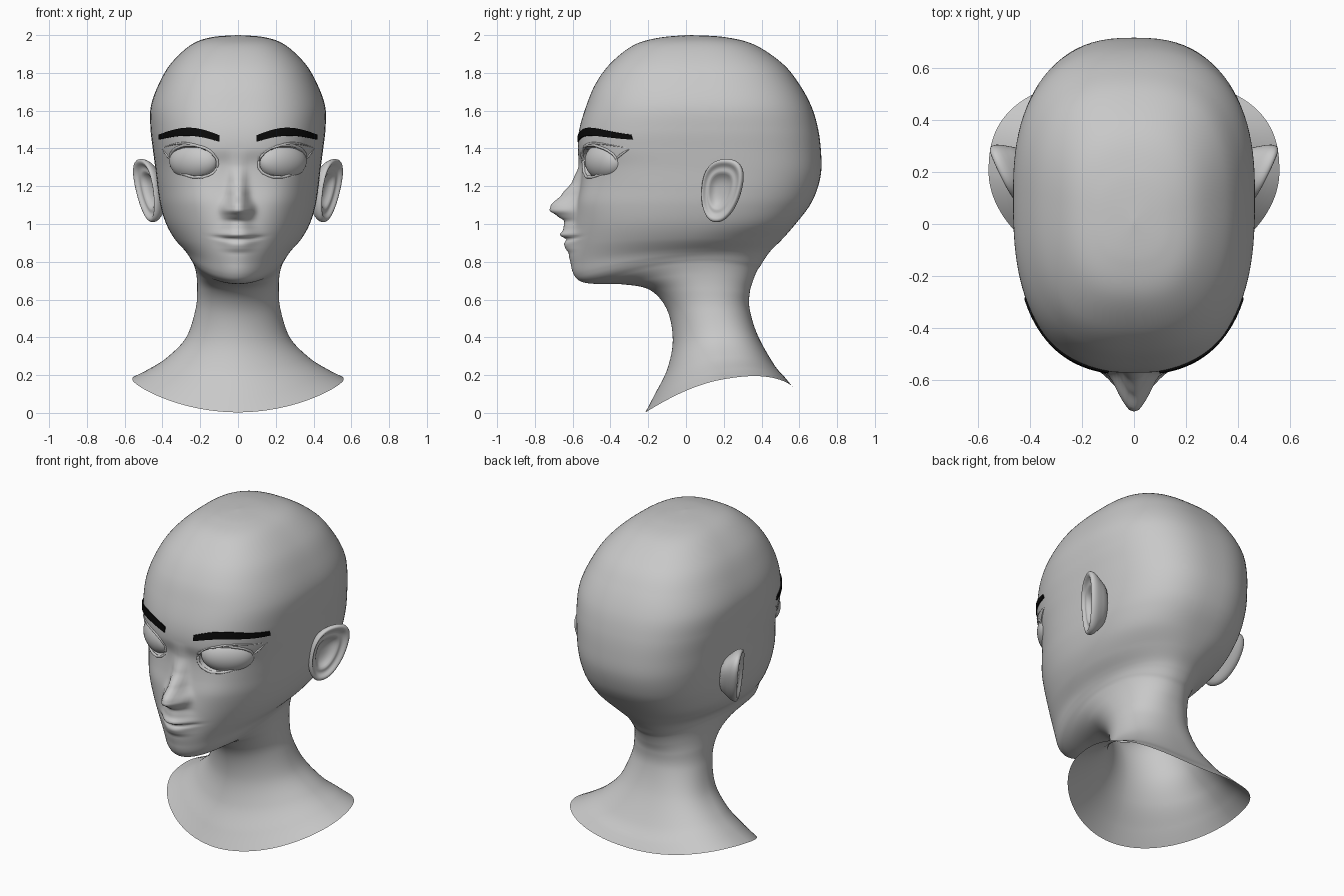
import bpy, bmesh, math
from mathutils import Vector, Matrix
from mathutils.bvhtree import BVHTree

cube = bpy.data.objects.get("Cube")
if cube:
    bpy.data.objects.remove(cube, do_unlink=True)


def material(name, value):
    m = bpy.data.materials.new(name)
    m.use_nodes = True
    colour = (value, value, value, 1)
    m.diffuse_color = colour
    m.node_tree.nodes["Principled BSDF"].inputs["Base Color"].default_value = colour
    return m


GREY = material("plain_grey", 0.58)
BLACK = material("brow_black", 0.003)


def finish(name, bm, mat, smooth=True):
    bmesh.ops.recalc_face_normals(bm, faces=bm.faces)
    me = bpy.data.meshes.new(name)
    for f in bm.faces:
        f.smooth = smooth
    bm.to_mesh(me)
    bm.free()
    me.materials.append(mat)
    ob = bpy.data.objects.new(name, me)
    bpy.context.collection.objects.link(ob)
    return ob


def loft(bm, rings):
    """Bridge closed rings of points with quads."""
    rows = [[bm.verts.new(p) for p in r] for r in rings]
    n = len(rows[0])
    for a, b in zip(rows, rows[1:]):
        for i in range(n):
            j = (i + 1) % n
            bm.faces.new((a[i], a[j], b[j], b[i]))
    return rows


def smoothstep(t):
    t = min(1, max(0, t))
    return t * t * (3 - 2 * t)


def power(value, exponent):
    return math.copysign(abs(value) ** exponent, value) if abs(value) > 1e-6 else 0


def catmull(keys, steps):
    """Smooth in-between sections through the key sections."""
    ext = [keys[0]] + keys + [keys[-1]]
    for i in range(len(keys) - 1):
        for k in range(steps):
            t = k / steps
            yield [0.5 * (2 * b + (c - a) * t + (2 * a - 5 * b + 4 * c - d) * t * t
                          + (3 * b - a - 3 * c + d) * t ** 3)
                   for a, b, c, d in zip(*ext[i:i + 4])]
    yield keys[-1]


# Head and neck sections: front y, front z, back y, back z, half width
SECTIONS = [
    (0, 2, .02, 2, .005), (-.15, 1.985, .2, 1.99, .145), (-.28, 1.945, .36, 1.95, .25),
    (-.4, 1.85, .51, 1.85, .355), (-.48, 1.74, .6, 1.74, .42), (-.53, 1.62, .665, 1.62, .462),
    (-.565, 1.5, .7, 1.5, .463), (-.572, 1.4, .715, 1.38, .45), (-.552, 1.31, .715, 1.27, .437),
    (-.56, 1.2, .69, 1.17, .425), (-.58, 1.1, .65, 1.09, .41), (-.595, 1, .58, 1, .38),
    (-.602, .9, .51, .92, .335), (-.602, .8, .45, .86, .282), (-.59, .73, .42, .82, .26),
    (-.555, .695, .395, .78, .246), (-.48, .683, .375, .75, .233), (-.33, .68, .355, .7, .22),
    (-.19, .65, .338, .64, .216), (-.1, .545, .337, .55, .225), (-.07, .385, .38, .41, .275),
    (-.1, .23, .467, .255, .375), (-.167, .095, .53, .18, .475), (-.215, .003, .565, .135, .56)]
# How far the sides rise above the middle: jaw line, then shoulders
SIDE_LIFT = {12: .01, 13: .03, 14: .055, 15: .07, 16: .065, 17: .04, 18: .01,
             21: .05, 22: .085, 23: .105}

# Nose and lips along the midline: height, protrusion, spread
MIDLINE = [
    (1.4, 0, .04), (1.31, .016, .04), (1.225, .045, .042), (1.155, .09, .046),
    (1.1, .135, .055), (1.07, .138, .058), (1.045, .095, .06), (1.015, .05, .062),
    (.97, .052, .075), (.942, .07, .085), (.918, .034, .09), (.893, .044, .08),
    (.872, .036, .08), (.845, .018, .09), (.78, .008, .09), (.7, 0, .09)]

EYE = Vector((.235, 1.333))
EYE_OUT = Vector((.57, -.82, 0))


def midline(z):
    for (za, pa, sa), (zb, pb, sb) in zip(MIDLINE, MIDLINE[1:]):
        if zb <= z <= za:
            t = (za - z) / (za - zb)
            k = smoothstep(t) * .5 + t * .5
            return pa + (pb - pa) * k, sa + (sb - sa) * t
    return 0, .05


def blob(x, z, cx, cz, rx, rz):
    return math.exp(-((x - cx) / rx) ** 2 - ((z - cz) / rz) ** 2)


def sculpt(p):
    """Add nose, lips, cheeks and eye sockets to a front point."""
    x, z, side = abs(p.x), p.z, math.copysign(1, p.x)
    lip = z - .6 * min(x, .2) ** 2 if z < 1 else z
    out, spread = midline(lip)
    p.y -= out * math.exp(-(x / spread) ** 2.5)
    p.y -= .026 * blob(x, z, .064, 1.078, .026, .032)    # nostril wings
    p.y -= .014 * blob(x, z, .23, 1.13, .12, .1)         # cheeks
    p.y += .012 * blob(x, lip, .07, .92, .06, .008)      # mouth line
    e = math.hypot((x - EYE.x) / .123, (z - EYE.y - .12 * (x - EYE.x)) / .08)
    depth = .06 * smoothstep((1 - e) / .2)
    p.x -= side * EYE_OUT.x * depth
    p.y -= EYE_OUT.y * depth


def section(yf, zf, yb, zb, w, front, back, lift, cols=128):
    yc = yf + .53 * (yb - yf)
    ring = []
    for i in range(cols):
        u = 2 * math.pi * i / cols
        t = u - .45 * math.sin(u)                        # denser at the face
        s, c = math.sin(t), math.cos(t)
        bulge = 2 / (front if c > 0 else back)
        sx, cy = power(s, bulge), abs(c) ** bulge
        y = yc + ((yf if c > 0 else yb) - yc) * cy
        z = zf + (zb - zf) * (y - yf) / (yb - yf) + lift * sx * sx
        p = Vector((w * sx, y, z))
        if c > 0 and .69 < z < 1.5:
            sculpt(p)
        ring.append(p)
    return ring


# Head with neck, open at the bottom
keys = []
for i, k in enumerate(SECTIONS):
    front = 2.65 if i < 9 else max(1.9, 2.65 - .14 * (i - 8))
    back = 2.25 if 11 < i < 20 else 2.55
    keys.append(k + (front, back, SIDE_LIFT.get(i, 0)))
bm = bmesh.new()
rows = loft(bm, [section(*k) for k in catmull(keys, 11)])
bm.faces.new(rows[0])
bmesh.ops.recalc_face_normals(bm, faces=bm.faces)
skin = BVHTree.FromBMesh(bm)
finish("head_and_neck", bm, GREY)


def on_face(x, z, raise_by=0):
    hit, normal, _, _ = skin.ray_cast(Vector((x, -2, z)), Vector((0, 1, 0)))
    if normal.y > 0:
        normal = -normal
    return hit + normal * raise_by


def tube(name, points, radius, closed=False):
    cu = bpy.data.curves.new(name, "CURVE")
    cu.dimensions = "3D"
    cu.bevel_depth = radius
    cu.bevel_resolution = 2
    sp = cu.splines.new("POLY")
    sp.points.add(len(points) - 1)
    for i, (q, p) in enumerate(zip(sp.points, points)):
        q.co = (*p, 1)
        q.radius = 1 if closed else .25 + math.sin(math.pi * i / (len(points) - 1))
    sp.use_cyclic_u = closed
    cu.materials.append(GREY)
    bpy.context.collection.objects.link(bpy.data.objects.new(name, cu))


def eye(side, label):
    # Flattened eyeball turned outwards
    mid = on_face(EYE.x, EYE.y)
    centre = mid - EYE_OUT * .004
    tangent = Vector((.82, .57, 0))
    basis = Matrix((tangent * .15, EYE_OUT * .08, Vector((0, 0, .1)))).transposed().to_4x4()
    flip = Matrix.Diagonal((side, 1, 1, 1))
    bm = bmesh.new()
    bmesh.ops.create_uvsphere(bm, u_segments=40, v_segments=24, radius=1,
                              matrix=flip @ Matrix.Translation(centre) @ basis)
    finish(label + "_eyeball", bm, GREY)
    # Lid rim, and the fold that trails past the outer corner
    rim = []
    for i in range(48):
        a = 2 * math.pi * i / 48
        dx = .126 * math.cos(a)
        rim.append(on_face(side * (EYE.x + dx), EYE.y + .12 * dx + .083 * math.sin(a), -.003))
    tube(label + "_eyelid", rim, .008, True)
    fold = []
    for i in range(21):
        t = i / 20
        fold.append(on_face(side * (.12 + .285 * t), 1.36 + .042 * t + .045 * math.sin(math.pi * t), -.001))
    tube(label + "_lid_fold", fold, .005)
    corner = [on_face(side * (.35 + .055 * i / 8), 1.33 + .07 * i / 8, -.001) for i in range(9)]
    tube(label + "_lid_corner", corner, .005)


def brow(side, label):
    bm = bmesh.new()
    cols = []
    for i in range(25):
        t = i / 24
        middle = 1.452 + .008 * t + .032 * math.sin(math.pi * t)
        half = .017 + .006 * math.sin(math.pi * t) - .004 * t
        cols.append([bm.verts.new(on_face(side * (.097 + .318 * t), middle + half * k, .004))
                     for k in (-1, 0, 1)])
    for a, b in zip(cols, cols[1:]):
        for k in range(2):
            bm.faces.new((a[k], b[k], b[k + 1], a[k + 1]))
    ob = finish(label + "_eyebrow", bm, BLACK, False)
    mod = ob.modifiers.new("thickness", "SOLIDIFY")
    mod.thickness = .007
    mod.offset = 0


def ear(side, label):
    # Rings from the root behind the ear, over the rim, into the bowl
    levels = [(.55, -.1), (.75, -.055), (.96, -.025), (1.02, .002), (.97, .018), (.87, .018),
              (.78, .002), (.68, -.002), (.58, .004), (.46, -.02), (.25, -.032), (.02, -.033)]
    along, out = Vector((.43, .9, 0)), Vector((.9, -.43, 0))
    rings = []
    for scale, rise in levels:
        ring = []
        for i in range(32):
            a = 2 * math.pi * i / 32
            dz = .168 * power(math.sin(a), .9) * scale
            du = .115 * power(math.cos(a), .85) * scale * (1 + .2 * math.sin(a)) + .17 * dz
            du -= .025 * (1 - scale) * (rise > -.05)
            p = Vector((.48 + .11 * dz, .188, 1.177 + dz)) + along * du + out * rise
            ring.append((side * p.x, p.y, p.z))
        rings.append(ring)
    bm = bmesh.new()
    rows = loft(bm, rings)
    bm.faces.new(rows[0])
    bm.faces.new(rows[-1])
    ob = finish(label + "_ear", bm, GREY)
    mod = ob.modifiers.new("soften", "SUBSURF")
    mod.levels = mod.render_levels = 1


for side, label in ((1, "left"), (-1, "right")):
    eye(side, label)
    brow(side, label)
    ear(side, label)
